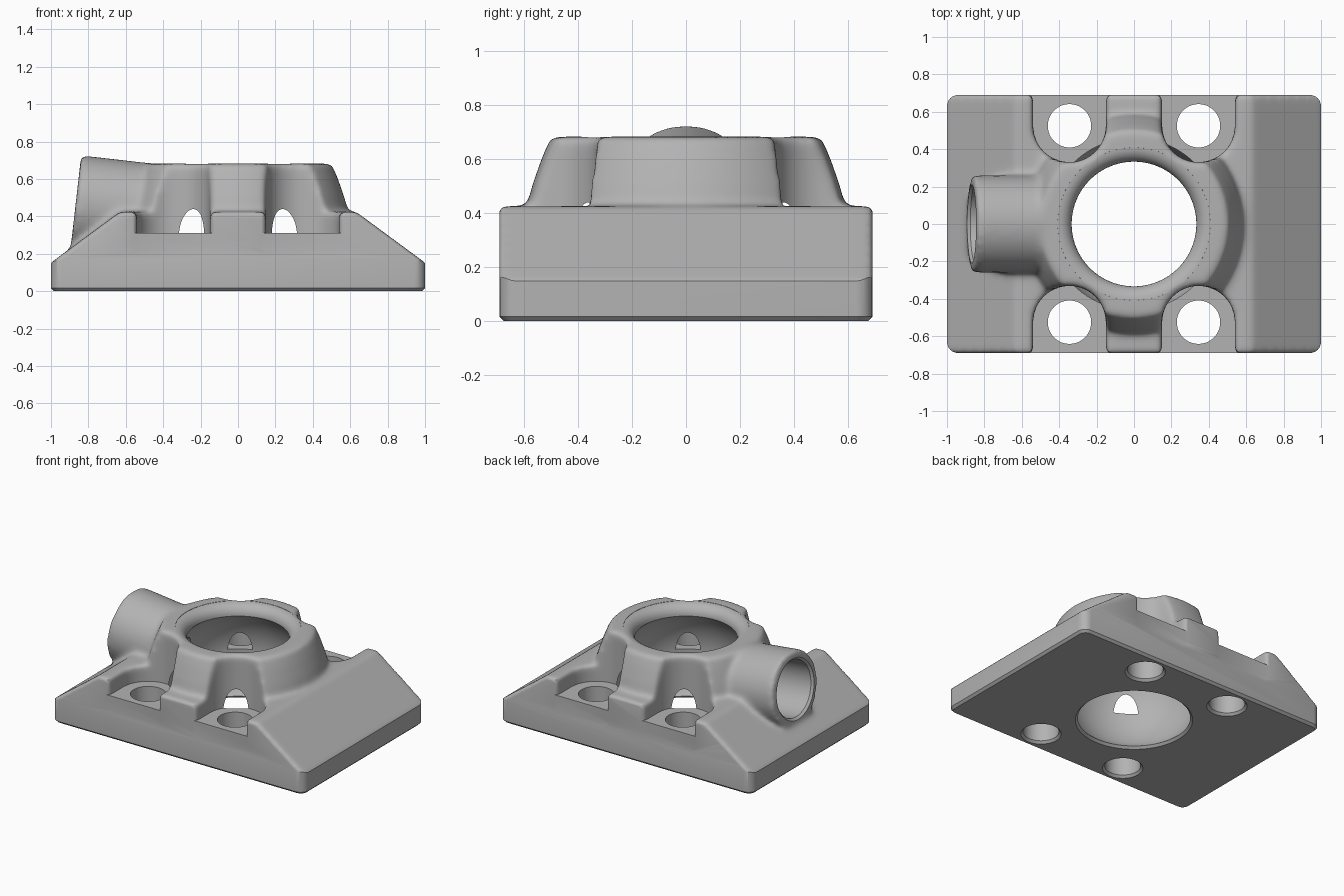
import bpy
import bmesh
import math
from mathutils import Matrix, Vector

if "Cube" in bpy.data.objects:
    bpy.data.objects.remove(bpy.data.objects["Cube"], do_unlink=True)

HALF_Y = 0.69
FLOOR_Z = 0.31
BOLT = Vector((0.345, 0.525))
POCKET_R = 0.195

grey = bpy.data.materials.new("mid_grey")
grey.use_nodes = True
colour = (0.45, 0.45, 0.45, 1)
grey.diffuse_color = colour
grey.node_tree.nodes["Principled BSDF"].inputs["Base Color"].default_value = colour


def to_object(name, bm):
    bmesh.ops.recalc_face_normals(bm, faces=bm.faces)
    mesh = bpy.data.meshes.new(name)
    bm.to_mesh(mesh)
    bm.free()
    obj = bpy.data.objects.new(name, mesh)
    bpy.context.collection.objects.link(obj)
    return obj


def box(name, low, high):
    bm = bmesh.new()
    bmesh.ops.create_cube(bm, size=1)
    for v in bm.verts:
        v.co = [a if c < 0 else b for c, a, b in zip(v.co, low, high)]
    return to_object(name, bm)


def lathe(name, profile, matrix=Matrix(), steps=96):
    """Revolve (radius, height) points into a closed solid."""
    bm = bmesh.new()
    rings = []
    for r, z in profile:
        rings.append([bm.verts.new((r * math.cos(a), r * math.sin(a), z))
                      for a in (math.tau * i / steps for i in range(steps))])
    for low, high in zip(rings, rings[1:]):
        for i in range(steps):
            j = (i + 1) % steps
            bm.faces.new((low[i], low[j], high[j], high[i]))
    bm.faces.new(rings[0])
    bm.faces.new(rings[-1])
    bmesh.ops.transform(bm, matrix=matrix, verts=bm.verts)
    return to_object(name, bm)


def extrude_y(name, outline, half):
    bm = bmesh.new()
    face = bm.faces.new([bm.verts.new((x, -half, z)) for x, z in outline])
    side = bmesh.ops.extrude_face_region(bm, geom=[face])["geom"]
    verts = [g for g in side if isinstance(g, bmesh.types.BMVert)]
    bmesh.ops.translate(bm, vec=(0, 2 * half, 0), verts=verts)
    return to_object(name, bm)


def apply_modifier(obj, kind, **settings):
    mod = obj.modifiers.new(kind.lower(), kind)
    for key, value in settings.items():
        setattr(mod, key, value)
    bpy.context.view_layer.objects.active = obj
    bpy.ops.object.modifier_apply(modifier=mod.name)


def combine(obj, other, operation):
    apply_modifier(obj, "BOOLEAN", object=other, operation=operation, solver="MANIFOLD")
    bpy.data.objects.remove(other, do_unlink=True)


# Sloping base block
half_outline = [(1.01, -0.1), (1.01, 0.145), (0.63, 0.425)]
outline = half_outline + [(-x, z) for x, z in reversed(half_outline)]
housing = extrude_y("housing", outline, HALF_Y + 0.004)

# Central collar and tilted side pipe
combine(housing, lathe("collar", [(0.62, 0.2), (0.59, 0.42), (0.57, 0.5),
                                  (0.535, 0.6), (0.5, 0.682)]), "UNION")
tilt = math.radians(6.5)
pipe_axis = Vector((-math.cos(tilt), 0, math.sin(tilt)))
mouth = Vector((-0.868, 0, 0.468))
pipe_matrix = Matrix.Translation(mouth) @ pipe_axis.to_track_quat("Z", "Y").to_matrix().to_4x4()
combine(housing, lathe("pipe", [(0.26, -0.5), (0.26, 0)], pipe_matrix), "UNION")

# Four U-shaped bolt pockets
for sx in (-1, 1):
    for sy in (-1, 1):
        x, y = sx * BOLT.x, sy * BOLT.y
        pocket = lathe("pocket", [(POCKET_R, 0.2), (POCKET_R, 0.9)],
                       Matrix.Translation((x, y, 0)))
        ys = sorted((y, sy * 0.9))
        slot = box("slot", (x - POCKET_R, ys[0], 0.2), (x + POCKET_R, ys[1], 0.9))
        combine(pocket, slot, "UNION")
        combine(housing, pocket, "DIFFERENCE")

# Soft fillets over the whole casting
apply_modifier(housing, "REMESH", mode="VOXEL", voxel_size=0.014)
apply_modifier(housing, "SMOOTH", factor=0.5, iterations=22)

# Crisp sides with rounded corners and a chamfered foot
bounds = box("bounds", (-1, -HALF_Y, 0), (1, HALF_Y, 1))
bm = bmesh.new()
bm.from_mesh(bounds.data)
corners = [e for e in bm.edges if abs(e.verts[0].co.z - e.verts[1].co.z) > 0.5]
bmesh.ops.bevel(bm, geom=corners, offset=0.06, segments=6, profile=0.5, affect="EDGES")
foot = [e for e in bm.edges if all(v.co.z < 0.01 for v in e.verts)]
bmesh.ops.bevel(bm, geom=foot, offset=0.016, segments=1, affect="EDGES")
bm.to_mesh(bounds.data)
bm.free()
combine(housing, bounds, "INTERSECT")

# Flat pocket floors
floor_y = HALF_Y - 0.0002
combine(housing, box("pocket_floor", (-0.58, -floor_y, 0.1), (0.58, floor_y, FLOOR_Z)), "UNION")

# Spherical bore with flared lip and chamfered bottom
BALL_R, BALL_Z, LIP = 0.46, 0.288, 0.075
bore = [(0.4, -0.02), (0.364, 0.016)]
for i in range(1, 25):
    z = 0.016 + i * (0.605 - 0.016) / 24
    bore.append((math.sqrt(BALL_R ** 2 - (z - BALL_Z) ** 2), z))
lip_r = bore[-1][0]
for i in range(1, 9):
    a = math.pi / 2 * i / 8
    bore.append((lip_r + LIP * (1 - math.cos(a)), 0.605 + LIP * math.sin(a)))
bore.append((bore[-1][0] + 0.01, 0.8))
combine(housing, lathe("bore", bore), "DIFFERENCE")

# Bolt holes
for sx in (-1, 1):
    for sy in (-1, 1):
        hole = lathe("bolt_hole", [(0.15, -0.02), (0.116, 0.016), (0.116, 0.4)],
                     Matrix.Translation((sx * BOLT.x, sy * BOLT.y, 0)), 48)
        combine(housing, hole, "DIFFERENCE")

# Pipe socket and the narrow passage to the bore
socket = [(0.075, -0.55), (0.075, -0.32), (0.195, -0.32), (0.195, -0.015),
          (0.212, 0.002), (0.212, 0.05)]
combine(housing, lathe("socket", socket, pipe_matrix), "DIFFERENCE")

# Finish
housing.data.materials.clear()
housing.data.materials.append(grey)
for poly in housing.data.polygons:
    poly.material_index = 0
bpy.ops.object.select_all(action="DESELECT")
housing.select_set(True)
bpy.context.view_layer.objects.active = housing
bpy.ops.object.shade_smooth_by_angle(angle=math.radians(30))
